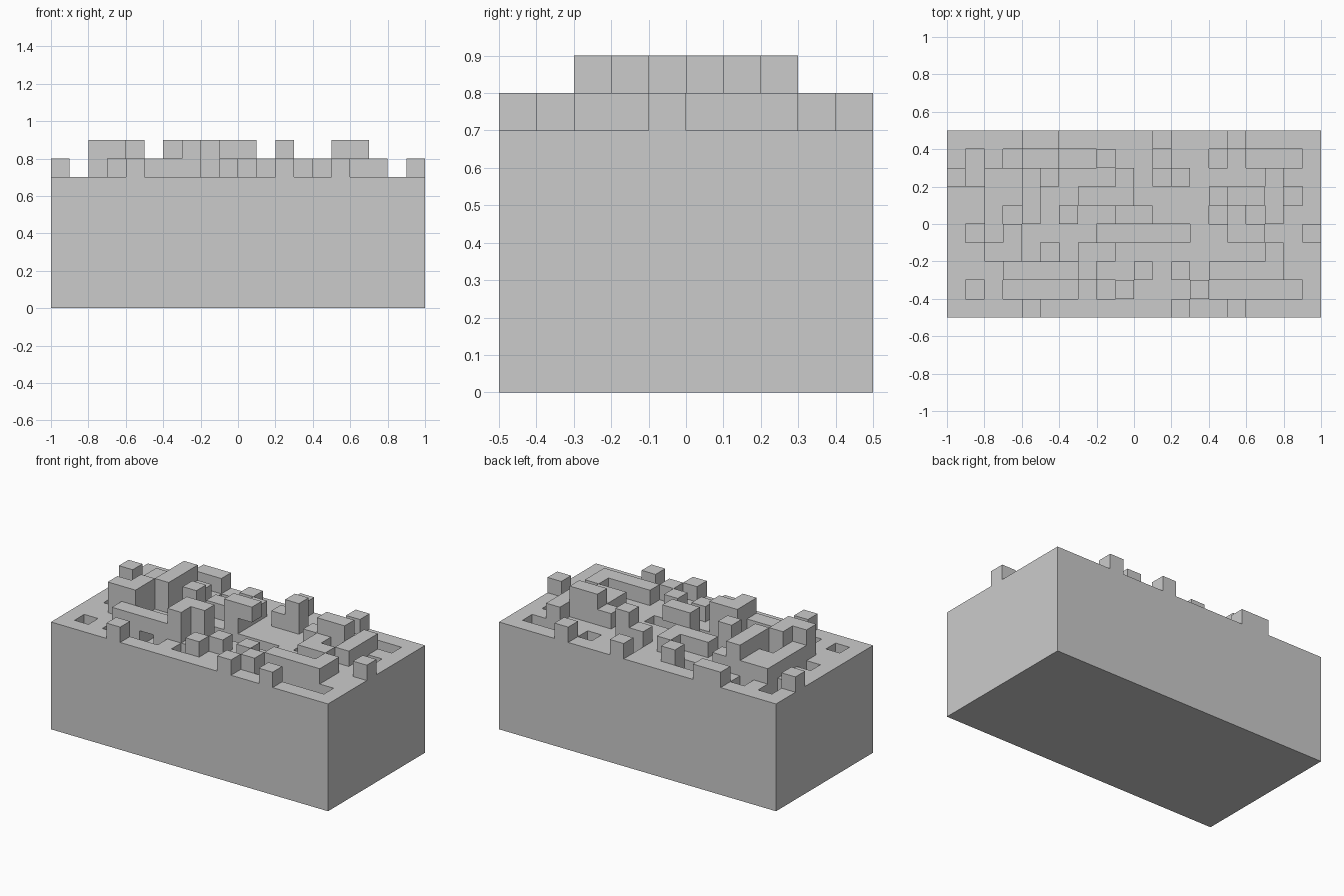
import bpy, bmesh
from mathutils import Vector

if "Cube" in bpy.data.objects:
    bpy.data.objects.remove(bpy.data.objects["Cube"])

# Stepped relief on a 20 x 10 grid: each digit is the number of layers
# stacked on the solid base (rows run from back to front)
RELIEF = [
    "11112211111211121111",
    "10101100211011010001",
    "20223211121231111211",
    "11223112221111233201",
    "11213131133111021211",
    "10231111000001122112",
    "11331013311111111211",
    "11122223112121222211",
    "10100001021112000001",
    "11112111111121121111",
][::-1]
CAVES = {(5, 2, 1), (10, 5, 2)}      # openings below overhanging blocks
LEVELS = [0.0, 0.6, 0.7, 0.8, 0.9]
S = 0.1


def filled(i, j, k):
    if not (0 <= i < 20 and 0 <= j < 10 and 0 <= k < 4):
        return False
    return k <= int(RELIEF[j][i]) and (i, j, k) not in CAVES


def add_face(bm, i, j, k, d):
    """Add the side of one block that looks in direction d."""
    axis = next(a for a in range(3) if d[a])
    u, v = (axis + 1) % 3, (axis + 2) % 3
    corners = []
    for a, b in ((0, 0), (1, 0), (1, 1), (0, 1)):
        c = [0, 0, 0]
        c[axis], c[u], c[v] = int(d[axis] > 0), a, b
        corners.append(Vector(((i + c[0]) * S - 1, (j + c[1]) * S - 0.5,
                               LEVELS[k + c[2]])))
    if d[axis] < 0:
        corners.reverse()
    bm.faces.new([bm.verts.new(c) for c in corners])


bm = bmesh.new()
sides = [(1, 0, 0), (-1, 0, 0), (0, 1, 0), (0, -1, 0), (0, 0, 1), (0, 0, -1)]
for i in range(20):
    for j in range(10):
        for k in range(4):
            if filled(i, j, k):
                for d in sides:
                    if not filled(i + d[0], j + d[1], k + d[2]):
                        add_face(bm, i, j, k, d)

# Weld the blocks and merge flat areas into single faces
bmesh.ops.remove_doubles(bm, verts=bm.verts, dist=0.0001)
bmesh.ops.dissolve_limit(bm, angle_limit=0.01, verts=bm.verts, edges=bm.edges)
mesh = bpy.data.meshes.new("relief_block")
bm.to_mesh(mesh)
bm.free()
bpy.context.collection.objects.link(bpy.data.objects.new("relief_block", mesh))
